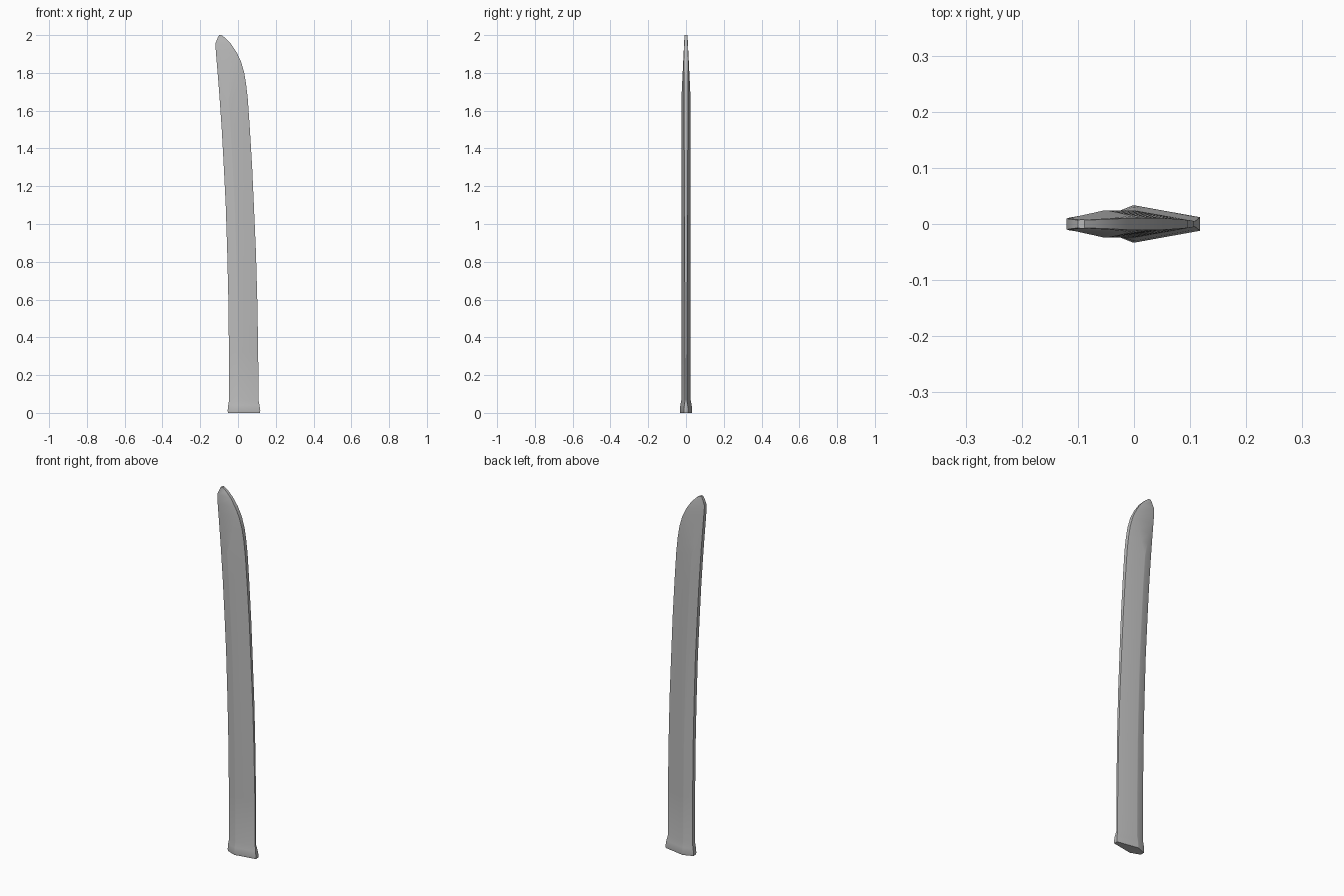
import bpy, bmesh, math

cube = bpy.data.objects.get("Cube")
if cube:
    bpy.data.objects.remove(cube, do_unlink=True)

steel = bpy.data.materials.new("plain grey")
steel.use_nodes = True
grey = (0.5, 0.5, 0.5, 1)
steel.diffuse_color = grey
steel.node_tree.nodes["Principled BSDF"].inputs["Base Color"].default_value = grey

# Curved outline of the sheath: height, spine x, edge x
OUTLINE = [
    (0.07, -0.047, 0.108), (0.32, -0.048, 0.107), (0.6, -0.051, 0.102),
    (0.85, -0.057, 0.095), (1.1, -0.065, 0.084), (1.3, -0.075, 0.075),
    (1.5, -0.086, 0.063), (1.66, -0.097, 0.052), (1.74, -0.103, 0.043),
    (1.8, -0.108, 0.033), (1.86, -0.113, 0.016), (1.91, -0.117, -0.008),
    (1.955, -0.12, -0.038), (1.985, -0.108, -0.067), (2.0, -0.1, -0.088),
]
RIDGE_END = 1.66
RIDGE_INSET = 0.047


def mix(a, b, t):
    return a + (b - a) * t


def section(z, spine, edge, spine_half, edge_half, ridge, ridge_half, split):
    """Eight-sided cross-section; the ridge splits in two towards the tip."""
    front = [
        (spine, spine_half),
        (mix(ridge - 0.002, spine + 0.004, split), ridge_half),
        (mix(ridge + 0.002, edge - 0.004, split), ridge_half),
        (edge, edge_half),
    ]
    return ([(x, -y, z) for x, y in front]
            + [(x, y, z) for x, y in reversed(front)])


# Flared mouth
rings = [
    section(0, -0.053, 0.116, 0.011, 0.011, 0, 0.031, 0),
    section(0.01, -0.055, 0.118, 0.012, 0.012, 0, 0.033, 0),
    section(0.04, -0.052, 0.114, 0.012, 0.009, 0, 0.030, 0),
]
# Body and tapering tip
for z, spine, edge in OUTLINE:
    t = max(0, (z - RIDGE_END) / (2 - RIDGE_END))
    edge_half = mix(0.004, 0.011, min(z / 1.85, 1)) if t < 0.7 else mix(0.011, 0.007, (t - 0.7) / 0.3)
    spine_half = mix(0.011, 0.007, max(0, (t - 0.8) / 0.2))
    rings.append(section(z, spine, edge, spine_half, edge_half, spine + RIDGE_INSET,
                         mix(0.0245, 0.008, t), min(t * 1.15, 0.95)))

bm = bmesh.new()
loops = [[bm.verts.new(p) for p in ring] for ring in rings]
for low, high in zip(loops, loops[1:]):
    for i in range(len(low)):
        j = (i + 1) % len(low)
        bm.faces.new((low[i], low[j], high[j], high[i]))
bm.faces.new(loops[0][::-1])
bm.faces.new(loops[-1])
bmesh.ops.recalc_face_normals(bm, faces=bm.faces)

mesh = bpy.data.meshes.new("sheath")
bm.to_mesh(mesh)
bm.free()
mesh.materials.append(steel)
sheath = bpy.data.objects.new("sheath", mesh)
bpy.context.collection.objects.link(sheath)

# Soft ridge, crisp spine and edge
bpy.context.view_layer.objects.active = sheath
sheath.select_set(True)
bpy.ops.object.shade_smooth_by_angle(angle=math.radians(30))
